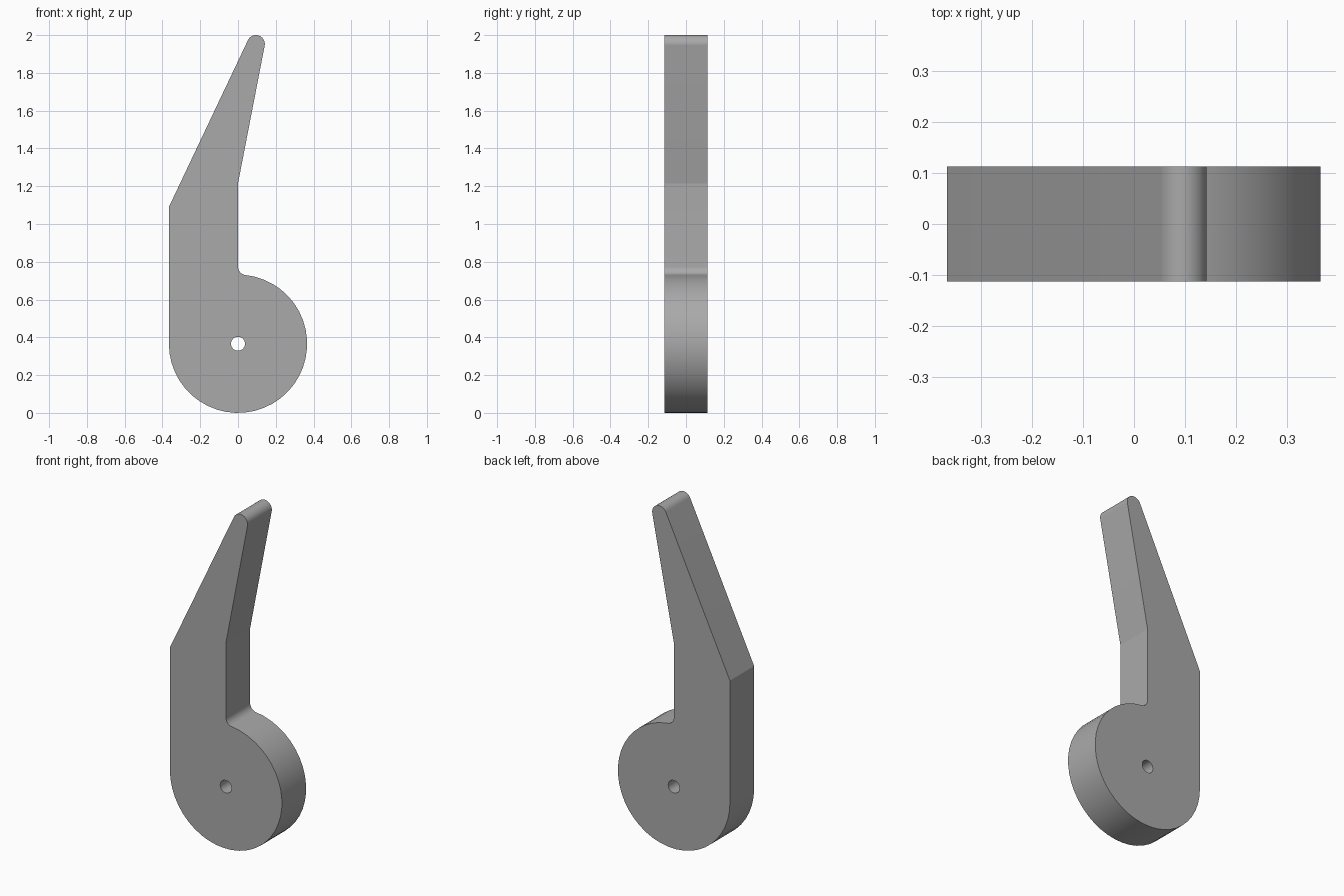
import bpy
import bmesh
from math import acos, atan2, ceil, cos, degrees, hypot, radians, sin, sqrt, tau

cube = bpy.data.objects.get("Cube")
if cube:
    bpy.data.objects.remove(cube, do_unlink=True)

HALF_DEPTH = 0.113
HUB, HUB_R, HOLE_R = (0, 0.366), 0.366, 0.037
TIP, TIP_R = (0.095, 1.953), 0.047
FILLET_R = 0.045
FRONT_BEND, BACK_BEND = (0, 1.215), (-HUB_R, 1.09)


def arc(centre, radius, start, end, step=8):
    """Points on an arc, both ends included (degrees)."""
    n = ceil(abs(end - start) / step)
    angles = [radians(start + (end - start) * i / n) for i in range(n + 1)]
    return [(centre[0] + radius * cos(a), centre[1] + radius * sin(a)) for a in angles]


def tangent_angle(point, side):
    """Angle on the tip circle where a line from the point touches it."""
    dx, dz = point[0] - TIP[0], point[1] - TIP[1]
    return degrees(atan2(dz, dx) + side * acos(TIP_R / hypot(dx, dz)))


# Outline: round hub, inner fillet, straight shank, rounded tip
rise = sqrt((HUB_R + FILLET_R) ** 2 - FILLET_R ** 2)
meet = degrees(atan2(rise, FILLET_R))
outline = arc(HUB, HUB_R, -180, meet)
outline += arc((FILLET_R, HUB[1] + rise), FILLET_R, meet + 180, 180)[1:]
outline.append(FRONT_BEND)
outline += arc(TIP, TIP_R, tangent_angle(FRONT_BEND, 1), tangent_angle(BACK_BEND, -1) + 360)
outline.append(BACK_BEND)
hole = arc(HUB, HOLE_R, 0, 360)[:-1]

# Fill the outline around the pivot hole, then give it thickness
bm = bmesh.new()
edges = []
for loop in (outline, hole):
    verts = [bm.verts.new((x, -HALF_DEPTH, z)) for x, z in loop]
    edges += [bm.edges.new((v, verts[i - 1])) for i, v in enumerate(verts)]
bmesh.ops.triangle_fill(bm, edges=edges, use_beauty=True, normal=(0, -1, 0))
result = bmesh.ops.extrude_face_region(bm, geom=bm.faces[:], use_keep_orig=True)
moved = [g for g in result["geom"] if isinstance(g, bmesh.types.BMVert)]
bmesh.ops.translate(bm, verts=moved, vec=(0, 2 * HALF_DEPTH, 0))
bmesh.ops.recalc_face_normals(bm, faces=bm.faces[:])
mesh = bpy.data.meshes.new("lever_arm")
bm.to_mesh(mesh)
bm.free()

# Plain grey finish
grey = bpy.data.materials.new("plain grey")
grey.use_nodes = True
colour = (0.4, 0.4, 0.4, 1)
grey.diffuse_color = colour
grey.node_tree.nodes["Principled BSDF"].inputs["Base Color"].default_value = colour
mesh.materials.append(grey)

lever = bpy.data.objects.new("lever_arm", mesh)
bpy.context.collection.objects.link(lever)
bpy.ops.object.select_all(action="DESELECT")
lever.select_set(True)
bpy.context.view_layer.objects.active = lever
bpy.ops.object.shade_smooth_by_angle(angle=radians(10.5))
